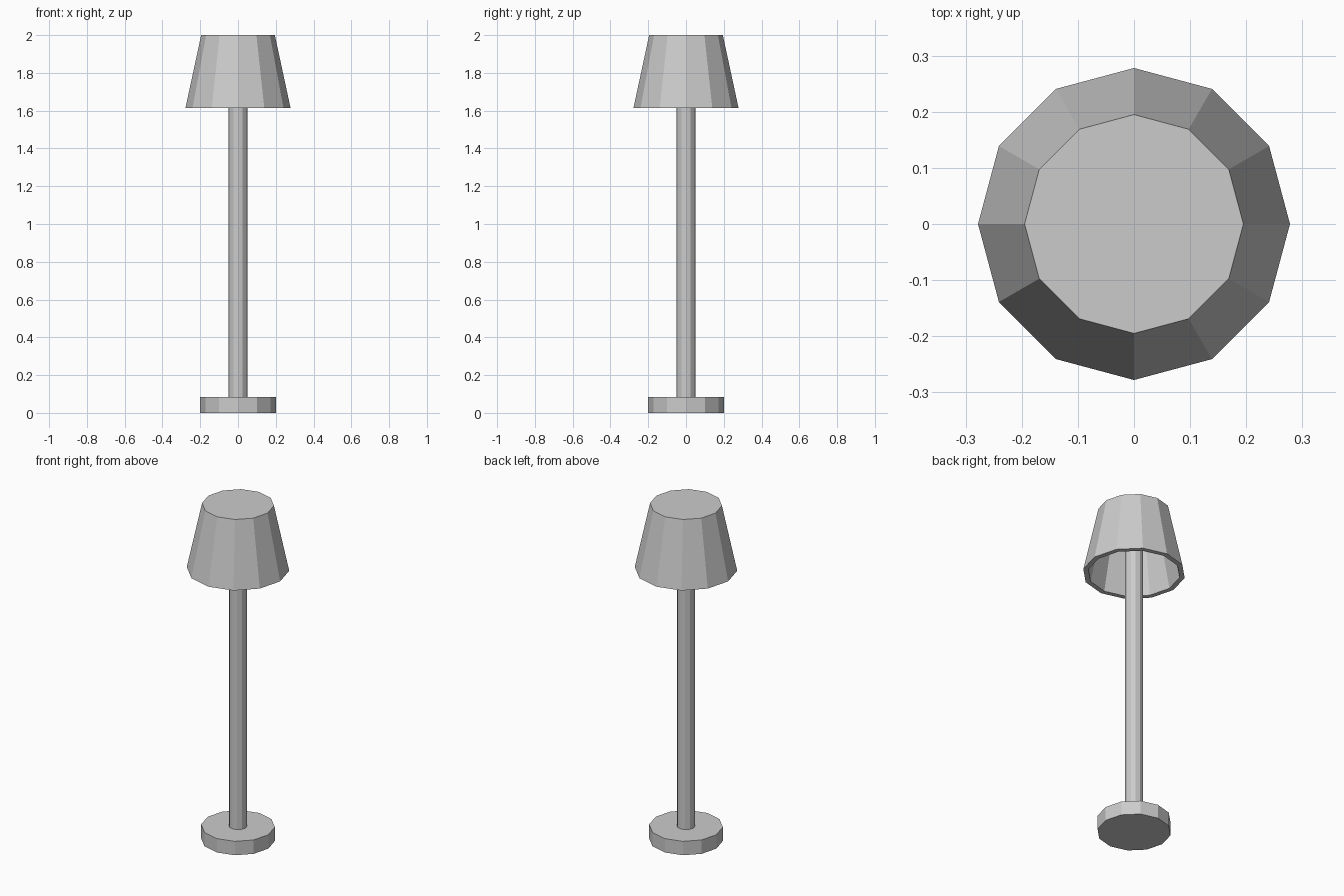
import bpy, bmesh
from math import cos, sin, tau

if "Cube" in bpy.data.objects:
    bpy.data.objects.remove(bpy.data.objects["Cube"])

SIDES = 12


def turned(name, profile):
    """Flat-shaded 12-sided solid from (radius, z) rings, capped at both ends."""
    bm = bmesh.new()
    rings = [[bm.verts.new((r * cos(tau * i / SIDES), r * sin(tau * i / SIDES), z))
              for i in range(SIDES)] for r, z in profile]
    for a, b in zip(rings, rings[1:]):
        for i in range(SIDES):
            j = (i + 1) % SIDES
            bm.faces.new((a[i], a[j], b[j], b[i]))
    bm.faces.new(rings[0])
    bm.faces.new(rings[-1])
    bmesh.ops.recalc_face_normals(bm, faces=bm.faces)
    mesh = bpy.data.meshes.new(name)
    bm.to_mesh(mesh)
    bm.free()
    obj = bpy.data.objects.new(name, mesh)
    bpy.context.collection.objects.link(obj)
    return obj


# Round foot
turned("base", [(0.2, 0), (0.2, 0.083)])

# Pole, reaching the ceiling inside the shade
turned("pole", [(0.05, 0.083), (0.05, 1.97)])

# Hollow tapered shade: outer wall from the top, rim, inner wall, ceiling
turned("shade", [(0.195, 2.0), (0.278, 1.615), (0.25, 1.615), (0.173, 1.97)])
